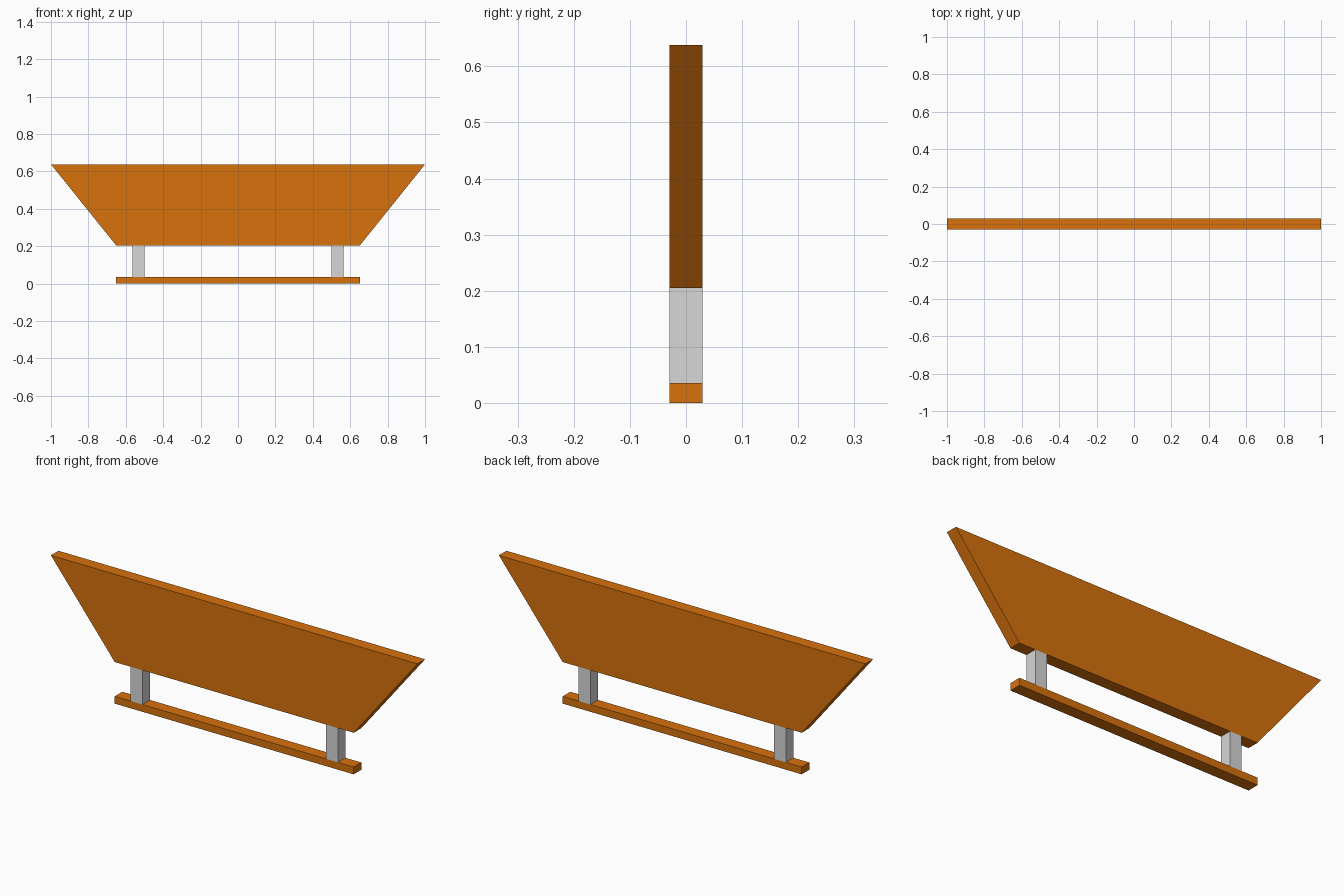
import bpy

if "Cube" in bpy.data.objects:
    bpy.data.objects.remove(bpy.data.objects["Cube"])

HALF_DEPTH = 0.0294


def material(name, rgb):
    m = bpy.data.materials.new(name)
    m.diffuse_color = (*rgb, 1.0)
    m.use_nodes = True
    m.node_tree.nodes["Principled BSDF"].inputs["Base Color"].default_value = m.diffuse_color
    return m


orange = material("burnt orange", (0.68, 0.165, 0.004))
grey = material("light grey", (0.68, 0.68, 0.68))


def slab(name, profile, mat):
    """Extrude a front (x, z) outline, listed anticlockwise, through the depth."""
    n = len(profile)
    verts = [(x, y, z) for y in (-HALF_DEPTH, HALF_DEPTH) for x, z in profile]
    faces = [tuple(range(n)), tuple(range(2 * n - 1, n - 1, -1))]
    faces += [(i, i + n, (i + 1) % n + n, (i + 1) % n) for i in range(n)]
    mesh = bpy.data.meshes.new(name)
    mesh.from_pydata(verts, [], faces)
    mesh.materials.append(mat)
    obj = bpy.data.objects.new(name, mesh)
    bpy.context.collection.objects.link(obj)
    return obj


def rect(x0, x1, z0, z1):
    return [(x0, z0), (x1, z0), (x1, z1), (x0, z1)]


# Base rail
slab("base_rail", rect(-0.652, 0.652, 0, 0.036), orange)

# Flared panel
slab("flared_panel", [(-0.652, 0.205), (0.652, 0.205), (1, 0.638), (-1, 0.638)], orange)

# Two posts between rail and panel
for side, cx in (("left", -0.533), ("right", 0.533)):
    slab(side + "_post", rect(cx - 0.032, cx + 0.032, 0.036, 0.205), grey)
